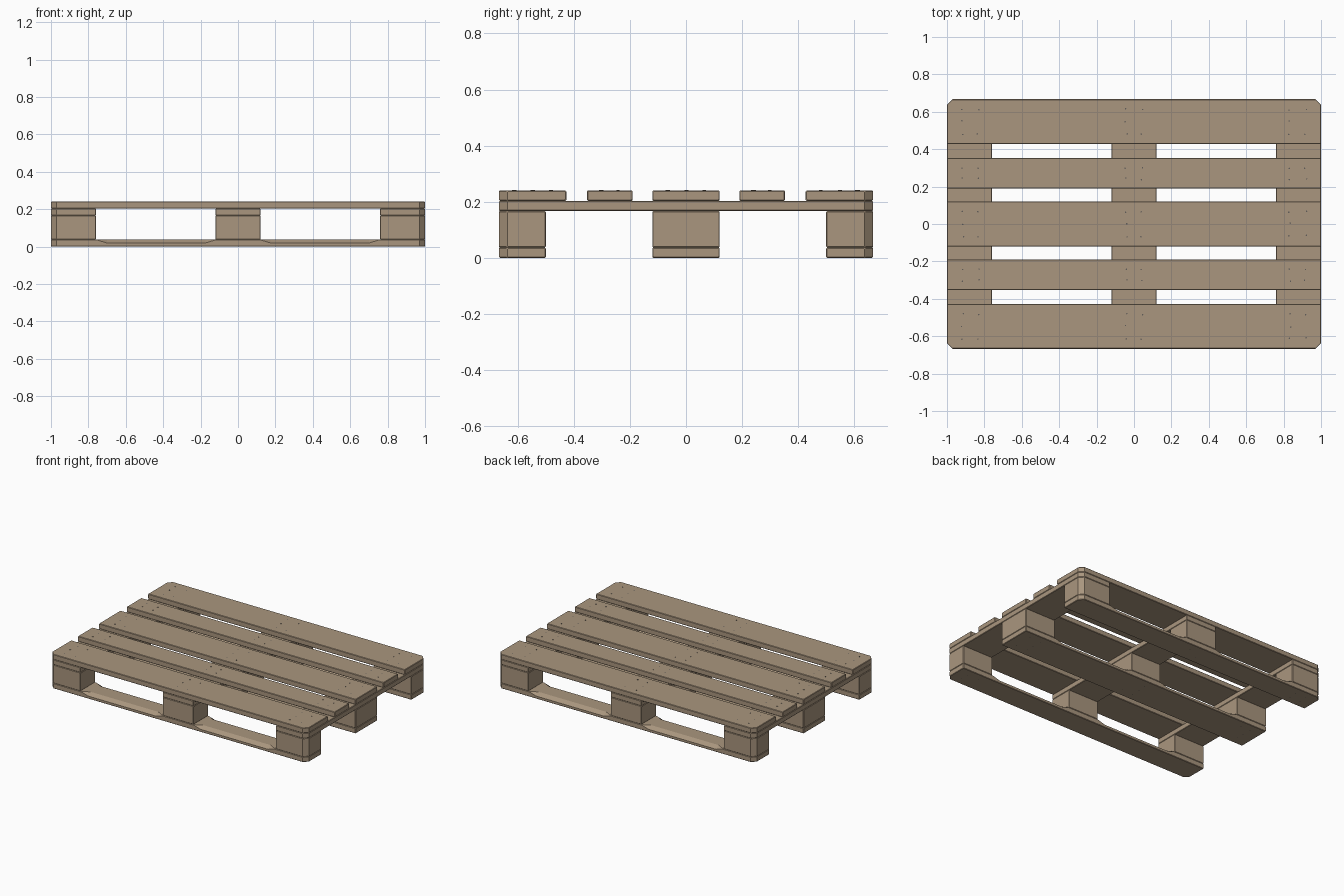
import bpy, bmesh, random
from mathutils import Vector

random.seed(4)
if "Cube" in bpy.data.objects:
    bpy.data.objects.remove(bpy.data.objects["Cube"])


def material(name, rgb):
    m = bpy.data.materials.new(name)
    m.use_nodes = True
    m.diffuse_color = (*rgb, 1)
    m.node_tree.nodes["Principled BSDF"].inputs["Base Color"].default_value = (*rgb, 1)
    return m


WOOD = material("pale wood", (0.40, 0.305, 0.21))
STEEL = material("nail steel", (0.12, 0.11, 0.10))

L, W = 1.0, 0.667            # half length and half width
BOARD, BLOCK = 0.0367, 0.13  # board thickness and block height
EDGE, CORNER = 0.003, 0.03   # eased edge and cut corner
Z1 = BOARD
Z2 = Z1 + BLOCK
Z3 = Z2 + BOARD
Z4 = Z3 + BOARD
X_BANDS = {"right": (-L, -0.76), "middle": (-0.12, 0.12), "left": (0.76, L)}
Y_BANDS = {"front": (-W, -0.5), "centre": (-0.12, 0.12), "back": (0.5, W)}


def finish(name, bm, mat):
    bmesh.ops.recalc_face_normals(bm, faces=bm.faces)
    me = bpy.data.meshes.new(name)
    bm.to_mesh(me)
    bm.free()
    me.materials.append(mat)
    ob = bpy.data.objects.new(name, me)
    bpy.context.collection.objects.link(ob)
    return ob


def timber(name, along, across, z, corners=(), swap=False, hollows=()):
    """Loft a plank. corners: (end, side) pairs to cut; hollows: spans with bevelled top edges."""
    a0, a1 = along
    stations = {a0, a0 + EDGE, a1 - EDGE, a1}
    if corners:
        stations |= {a0 + CORNER, a1 - CORNER}
    for h0, h1 in hollows:
        stations |= {h0, h0 + 0.05, h1 - 0.05, h1}
    bm = bmesh.new()
    rings = []
    for a in sorted(stations):
        end = -1 if a < (a0 + a1) / 2 else 1
        dist = min(a - a0, a1 - a)
        shrink = max(0, EDGE - dist)
        inset = {s: max(shrink, CORNER - dist if (end, s) in corners else 0) for s in (-1, 1)}
        lo, hi = across[0] + inset[-1], across[1] - inset[1]
        zb, zt = z[0] + shrink, z[1] - shrink
        deep = max([min(1, max(0, min(a - h0, h1 - a) / 0.05)) for h0, h1 in hollows] or [0])
        cy, cz = EDGE + 0.027 * deep, EDGE + 0.015 * deep
        ring = [(lo + EDGE, zb), (hi - EDGE, zb), (hi, zb + EDGE), (hi, zt - cz),
                (hi - cy, zt), (lo + cy, zt), (lo, zt - cz), (lo, zb + EDGE)]
        rings.append([bm.verts.new((b, a, h) if swap else (a, b, h)) for b, h in ring])
    for r, q in zip(rings, rings[1:]):
        for i in range(len(r)):
            j = (i + 1) % len(r)
            bm.faces.new((r[i], r[j], q[j], q[i]))
    bm.faces.new(rings[0])
    bm.faces.new(rings[-1])
    return finish(name, bm, WOOD)


def outer(span, limit):
    """Side of the pallet a band touches: -1, 1 or 0."""
    return -1 if span[0] <= -limit else 1 if span[1] >= limit else 0


# Bottom boards with bevelled top edges between the blocks
for row, ys in Y_BANDS.items():
    side = outer(ys, W)
    cuts = [(e, side) for e in (-1, 1)] if side else []
    timber(f"bottom_board_{row}", (-L, L), ys, (0, Z1), cuts,
           hollows=[(-0.75, -0.125), (0.125, 0.75)])

# Nine spacer blocks
for col, xs in X_BANDS.items():
    for row, ys in Y_BANDS.items():
        ex, ey = outer(xs, L), outer(ys, W)
        timber(f"block_{row}_{col}", xs, ys, (Z1, Z2), [(ex, ey)] if ex and ey else [])

# Cross boards
for col, xs in X_BANDS.items():
    side = outer(xs, L)
    cuts = [(e, side) for e in (-1, 1)] if side else []
    timber(f"cross_board_{col}", (-W, W), xs, (Z2, Z3), cuts, swap=True)

# Deck boards
DECK = {"front": (-W, -0.427), "front_inner": (-0.353, -0.19), "centre": (-0.12, 0.12),
        "back_inner": (0.19, 0.353), "back": (0.427, W)}
for row, ys in DECK.items():
    side = outer(ys, W)
    cuts = [(e, side) for e in (-1, 1)] if side else []
    timber(f"deck_board_{row}", (-L, L), ys, (Z3, Z4), cuts)


# Nail heads, slightly uneven
def nails(name, bands, z):
    bm = bmesh.new()
    for ys in bands.values():
        mid = (ys[0] + ys[1]) / 2
        wide = ys[1] - ys[0] > 0.2
        rows = (-0.065, 0, 0.065) if wide else (-0.03, 0.03)
        for cx in (-0.875, 0, 0.875):
            for k, dy in enumerate(rows):
                for sx in (-1, 1):
                    if wide and k == 1 and sx == 1:
                        continue
                    spot = Vector((cx + sx * 0.042 + random.uniform(-0.006, 0.006),
                                   mid + dy + random.uniform(-0.005, 0.005), z))
                    made = bmesh.ops.create_cone(bm, cap_ends=True, segments=8, radius1=0.004,
                                                 radius2=0.004, depth=0.002)
                    bmesh.ops.translate(bm, verts=made["verts"], vec=spot)
    finish(name, bm, STEEL)


nails("deck_nails", DECK, Z4)
nails("bottom_nails", Y_BANDS, 0.001)
